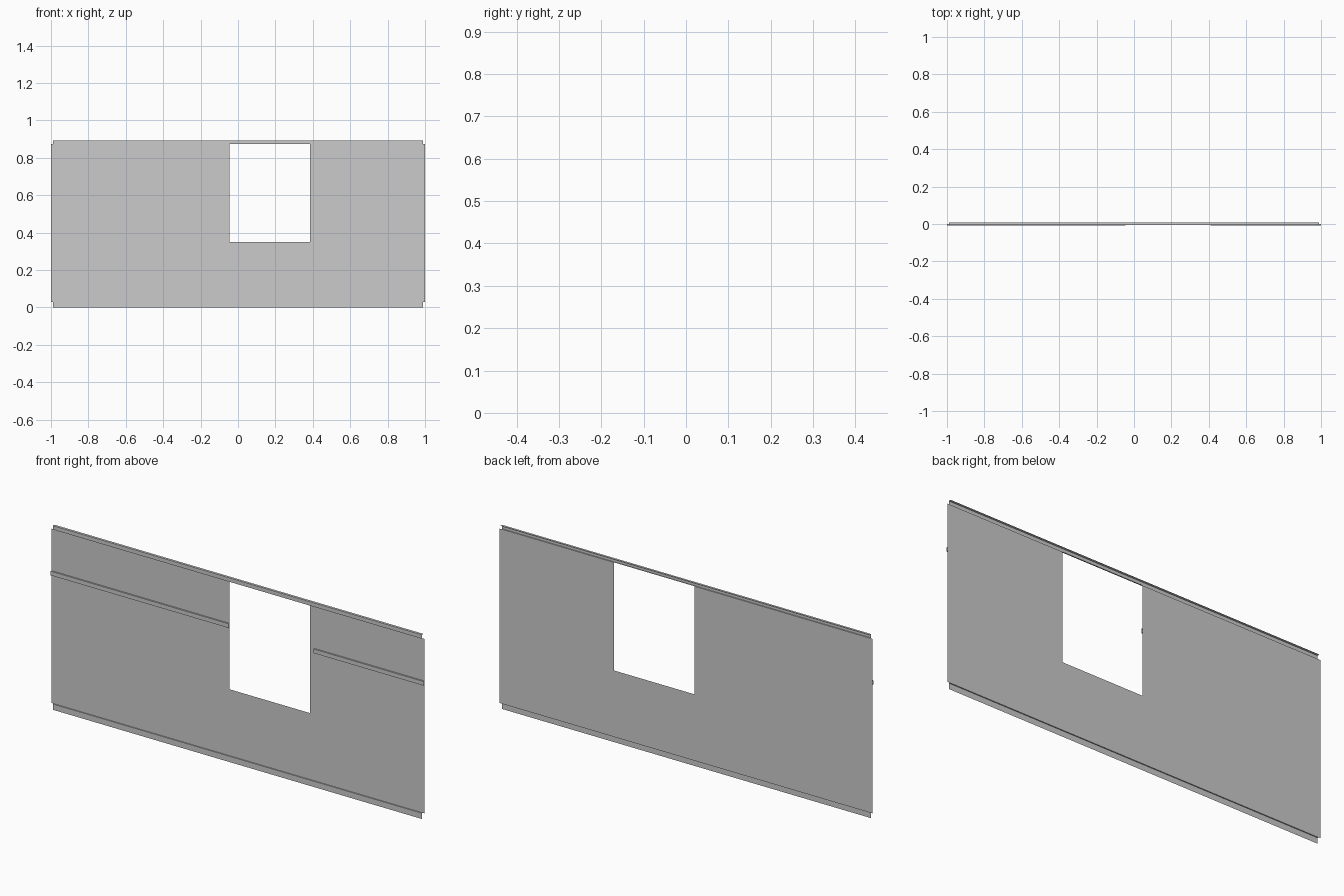
import bpy

if "Cube" in bpy.data.objects:
    bpy.data.objects.remove(bpy.data.objects["Cube"])

# Key sheet-metal dimensions
Z_TOP, Z_LEDGE, Z_FOOT = 0.893, 0.874, 0.028
WIN_L, WIN_R, WIN_SILL = -0.045, 0.385, 0.35
FRONT, JOG, LIP = -0.007, -0.005, 0.007


def make_mesh(name, verts, faces):
    mesh = bpy.data.meshes.new(name)
    mesh.from_pydata(verts, [], faces)
    mesh.update()
    obj = bpy.data.objects.new(name, mesh)
    bpy.context.collection.objects.link(obj)
    return obj


def folded_strip(name, profile, x0, x1):
    """Sweep an open (y, z) fold profile along x as thin sheet."""
    n = len(profile)
    verts = [(x, y, z) for x in (x0, x1) for y, z in profile]
    faces = [(i, i + n, i + n + 1, i + 1) for i in range(n - 1)]
    return make_mesh(name, verts, faces)


# Main sheet: U-shaped outline around the window opening
outline = [(-1, Z_FOOT), (1, Z_FOOT), (1, Z_LEDGE), (WIN_R, Z_LEDGE),
           (WIN_R, WIN_SILL), (WIN_L, WIN_SILL), (WIN_L, Z_LEDGE), (-1, Z_LEDGE)]
make_mesh("wall_panel", [(x, 0, z) for x, z in outline], [tuple(range(8))])

# Top flange: jogs forward, rises, then returns to the back as a lip
folded_strip("top_flange", [(0, Z_LEDGE), (JOG, Z_LEDGE), (JOG, Z_TOP), (LIP, Z_TOP)],
             -0.99, 0.99)

# Bottom flange: jogs forward and drops to the ground
folded_strip("bottom_flange", [(0, Z_FOOT), (JOG, Z_FOOT), (JOG, 0)], -0.99, 0.99)

# Channel rails on the front, either side of the window
rail = [(0, 0.67), (FRONT, 0.67), (FRONT, 0.65), (0, 0.65)]
for name, x0, x1 in (("left_rail", -1, WIN_L), ("right_rail", 0.41, 1)):
    folded_strip(name, rail, x0, x1)
